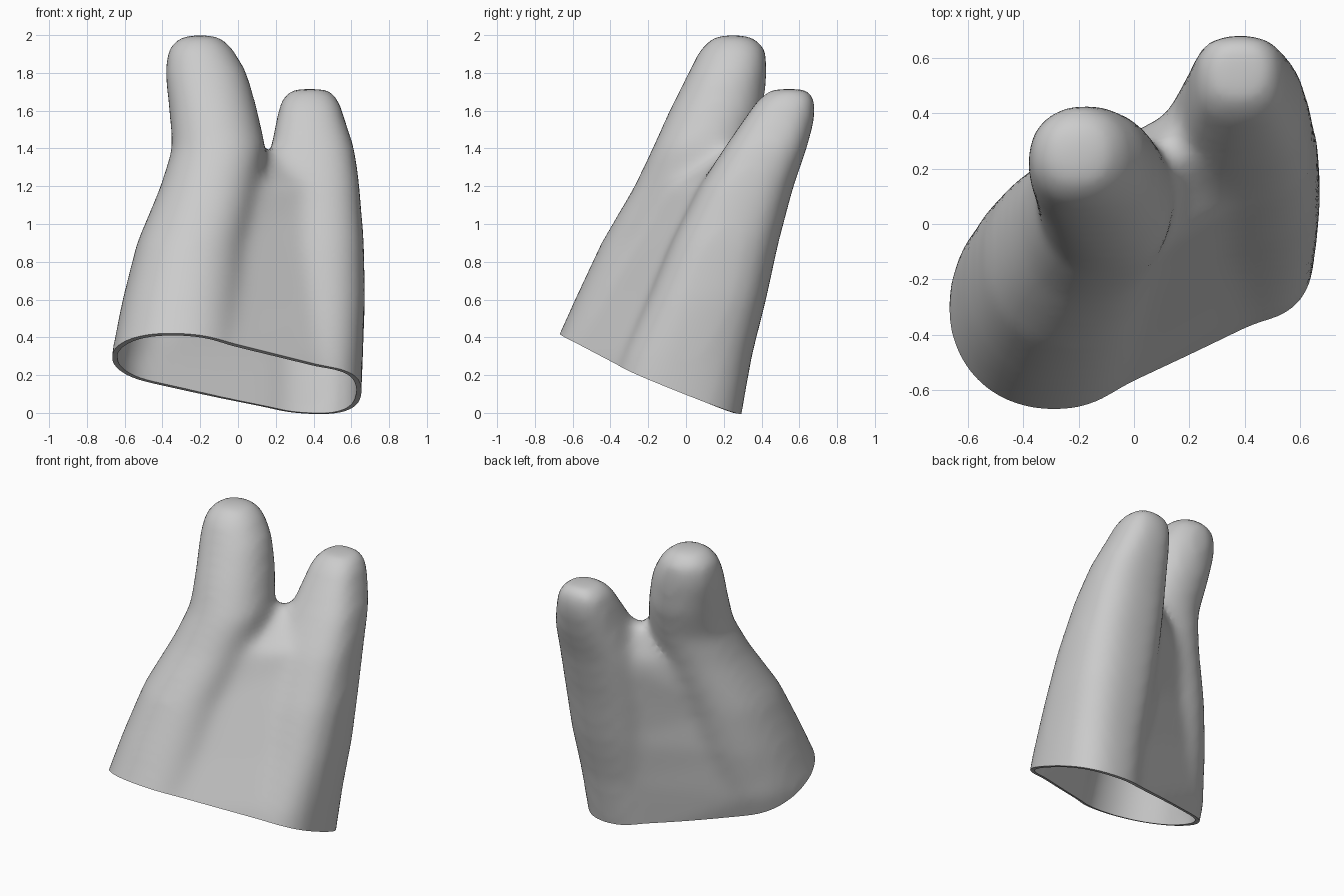
import bpy, bmesh, math
from mathutils import Vector

cube = bpy.data.objects.get("Cube")
if cube:
    bpy.data.objects.remove(cube)

SIDES = 40
ANGLES = [math.tau * i / SIDES for i in range(SIDES)]


def soft(value, power):
    return math.copysign(abs(value) ** power, value)


def outline(ring, power):
    """Rounded section from (z, centre x, centre y, radius x, radius y)."""
    z, cx, cy, rx, ry = ring
    return [Vector((cx + rx * soft(math.cos(a), power),
                    cy + ry * soft(math.sin(a), power), z)) for a in ANGLES]


def wrap(ring_a, ring_b, front, back):
    """Section stretched around two rings, set in at the front and back."""
    points = []
    for z, cx, cy, rx, ry in (ring_a, ring_b):
        points += outline((z, cx, cy + (front - back) / 2, rx, ry - (front + back) / 2), .9)
    return [max(points, key=lambda p: p.x * math.cos(a) + p.y * math.sin(a)) for a in ANGLES]


def add_loft(bm, sections):
    loops = [[bm.verts.new(p) for p in section] for section in sections]
    for low, high in zip(loops, loops[1:]):
        for i in range(SIDES):
            j = (i + 1) % SIDES
            bm.faces.new((low[i], low[j], high[j], high[i]))
    bm.faces.new(list(reversed(loops[0])))
    bm.faces.new(loops[-1])


# Tall leaning prong
tall_prong = [
    (-.15, -.32, -.48, .35, .41), (.3, -.31, -.32, .362, .405),
    (.6, -.28, -.215, .333, .375), (.9, -.24, -.115, .297, .335),
    (1.2, -.15, .01, .262, .285), (1.4, -.1, .085, .25, .265),
    (1.6, -.13, .16, .235, .25), (1.8, -.17, .22, .22, .21),
    (1.93, -.2, .25, .175, .175), (2.0, -.2, .25, .1, .1)]

# Short prong with flatter sides
short_prong = [
    (-.15, .36, -.11, .285, .38), (.3, .375, .005, .287, .345),
    (.6, .38, .11, .294, .315), (.9, .38, .205, .288, .285),
    (1.2, .385, .32, .26, .25), (1.4, .395, .42, .223, .22),
    (1.55, .385, .492, .183, .19), (1.66, .38, .535, .155, .155),
    (1.715, .38, .55, .1, .1)]

# Body wrapped around both prongs, narrowing to the crotch
insets = ((0, 0), (.01, 0), (.05, .03), (.08, .06), (.09, .09))
body = [wrap(a, b, *inset) for a, b, inset in zip(tall_prong, short_prong, insets)]
body.append(wrap((1.38, .1, .24, .05, .06), (1.38, .24, .32, .05, .06), 0, 0))

bm = bmesh.new()
add_loft(bm, [outline(r, .93) for r in tall_prong])
add_loft(bm, [outline(r, .76) for r in short_prong])
add_loft(bm, body)
mesh = bpy.data.meshes.new("forked_shell")
bm.to_mesh(mesh)
bm.free()
shell = bpy.data.objects.new("forked_shell", mesh)
bpy.context.collection.objects.link(shell)
bpy.ops.object.select_all(action='DESELECT')
shell.select_set(True)
bpy.context.view_layer.objects.active = shell

# Fuse the lofts into one soft skin
remesh = shell.modifiers.new("fuse", 'REMESH')
remesh.mode = 'VOXEL'
remesh.voxel_size = .03
smooth = shell.modifiers.new("soften", 'SMOOTH')
smooth.factor = .5
smooth.iterations = 20
for name in ("fuse", "soften"):
    bpy.ops.object.modifier_apply(modifier=name)

# Slanted open rim
bm = bmesh.new()
bm.from_mesh(shell.data)
bmesh.ops.bisect_plane(bm, geom=bm.verts[:] + bm.edges[:] + bm.faces[:], dist=.0001,
                       plane_co=(0, 0, .135), plane_no=Vector((.06, .4, 1)).normalized(),
                       clear_inner=True)
bmesh.ops.recalc_face_normals(bm, faces=bm.faces[:])
bm.to_mesh(shell.data)
bm.free()

# Thin hollow wall
wall = shell.modifiers.new("wall", 'SOLIDIFY')
wall.thickness = .027
wall.offset = -1
bpy.ops.object.modifier_apply(modifier="wall")
bpy.ops.object.shade_smooth_by_angle(angle=math.radians(50))

# Plain grey
grey = bpy.data.materials.new("plain grey")
grey.use_nodes = True
colour = (.6, .6, .6, 1)
grey.diffuse_color = colour
grey.node_tree.nodes["Principled BSDF"].inputs["Base Color"].default_value = colour
shell.data.materials.clear()
shell.data.materials.append(grey)
